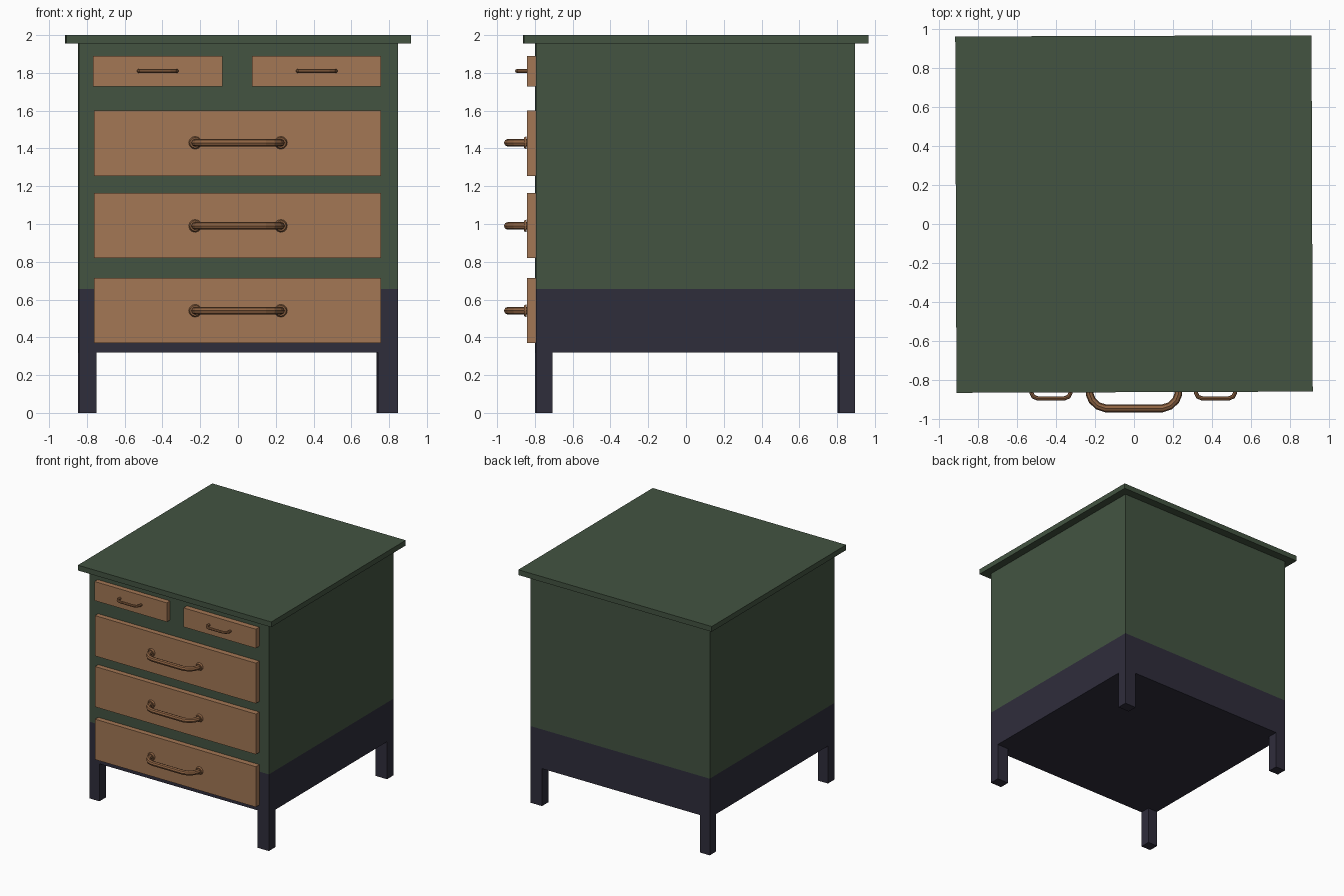
import bpy, bmesh, math
from mathutils import Vector, Matrix

if "Cube" in bpy.data.objects:
    bpy.data.objects.remove(bpy.data.objects["Cube"])


def material(name, rgb):
    m = bpy.data.materials.new(name)
    m.diffuse_color = (*rgb, 1)
    m.use_nodes = True
    m.node_tree.nodes["Principled BSDF"].inputs["Base Color"].default_value = m.diffuse_color
    return m


GREEN = material("green paint", (0.056, 0.088, 0.053))
DARK = material("dark base paint", (0.028, 0.026, 0.044))
WOOD = material("drawer wood", (0.366, 0.184, 0.089))
BRONZE = material("bronze", (0.27, 0.125, 0.055))

# The carcass is turned very slightly about its own centre
PIVOT = Vector((0, 0.05, 0))
TURN = Matrix.Translation(PIVOT) @ Matrix.Rotation(0.0035, 4, 'Z') @ Matrix.Translation(-PIVOT)


def add_object(name, mesh, *mats):
    ob = bpy.data.objects.new(name, mesh)
    bpy.context.collection.objects.link(ob)
    for m in mats:
        mesh.materials.append(m)
    return ob


def box(name, lo, hi, *mats, split_z=None, turn=False):
    lo, hi = Vector(lo), Vector(hi)
    bm = bmesh.new()
    bmesh.ops.create_cube(bm, size=1)
    bmesh.ops.scale(bm, vec=hi - lo, verts=bm.verts)
    bmesh.ops.translate(bm, vec=(lo + hi) / 2, verts=bm.verts)
    if split_z is not None:
        bmesh.ops.bisect_plane(bm, geom=bm.verts[:] + bm.edges[:] + bm.faces[:],
                               plane_co=(0, 0, split_z), plane_no=(0, 0, 1))
        for f in bm.faces:
            f.material_index = int(f.calc_center_median().z < split_z)
    if turn:
        bm.transform(TURN)
    mesh = bpy.data.meshes.new(name)
    bm.to_mesh(mesh)
    bm.free()
    return add_object(name, mesh, *mats)


def handle(name, x, z, half_path, radius):
    # bowed bar swept along a mirrored path
    pts = half_path + [(-px, py) for px, py in reversed(half_path)]
    cu = bpy.data.curves.new(name + "_path", 'CURVE')
    cu.dimensions = '3D'
    cu.bevel_depth = radius
    cu.bevel_resolution = 2
    cu.use_fill_caps = True
    sp = cu.splines.new('POLY')
    sp.use_smooth = False
    sp.points.add(len(pts) - 1)
    for p, (px, py) in zip(sp.points, pts):
        p.co = (x + px, py, z, 1)
    tmp = bpy.data.objects.new(name + "_path", cu)
    bpy.context.collection.objects.link(tmp)
    deps = bpy.context.evaluated_depsgraph_get()
    mesh = bpy.data.meshes.new_from_object(tmp.evaluated_get(deps))
    bpy.data.objects.remove(tmp)
    mesh.materials.clear()
    add_object(name, mesh, BRONZE)


def rosette(name, x, z):
    # round plate where a handle meets the drawer
    bm = bmesh.new()
    bmesh.ops.create_cone(bm, cap_ends=True, segments=12, radius1=0.034, radius2=0.028, depth=0.014)
    bm.transform(Matrix.Translation((x, -0.851, z)) @ Matrix.Rotation(math.pi / 2, 4, 'X'))
    mesh = bpy.data.meshes.new(name)
    bm.to_mesh(mesh)
    bm.free()
    add_object(name, mesh, BRONZE)


# Carcass, top and legs
box("cabinet_body", (-0.845, -0.797, 0.32), (0.845, 0.893, 1.955), GREEN, DARK, split_z=0.655, turn=True)
box("table_top", (-0.912, -0.861, 1.955), (0.912, 0.963, 2.0), GREEN, turn=True)
for side, x0, x1 in (("left", -0.845, -0.753), ("right", 0.737, 0.845)):
    for end, y0, y1 in (("front", -0.797, -0.71), ("back", 0.806, 0.893)):
        box(f"{end}_{side}_leg", (x0, y0, 0), (x1, y1, 0.32), DARK, turn=True)

# Three wide drawers
WIDE = [(-0.227, -0.835), (-0.227, -0.872), (-0.214, -0.903), (-0.185, -0.931), (-0.145, -0.944)]
for i, z in enumerate((0.37, 0.82, 1.255)):
    box(f"wide_drawer_{i}", (-0.762, -0.842, z), (0.758, -0.79, z + 0.345), WOOD)
    hz = (0.541, 0.99, 1.43)[i]
    handle(f"wide_handle_{i}", 0, hz, WIDE, 0.02)
    for s in (-1, 1):
        rosette(f"handle_plate_{i}_{'left' if s < 0 else 'right'}", s * 0.227, hz)

# Two small drawers
SMALL = [(-0.1, -0.835), (-0.1, -0.865), (-0.09, -0.884), (-0.066, -0.894)]
for side, x0, x1, hx in (("left", -0.767, -0.083, -0.425), ("right", 0.075, 0.758, 0.417)):
    box(f"small_drawer_{side}", (x0, -0.842, 1.727), (x1, -0.79, 1.89), WOOD)
    handle(f"small_handle_{side}", hx, 1.81, SMALL, 0.011)
